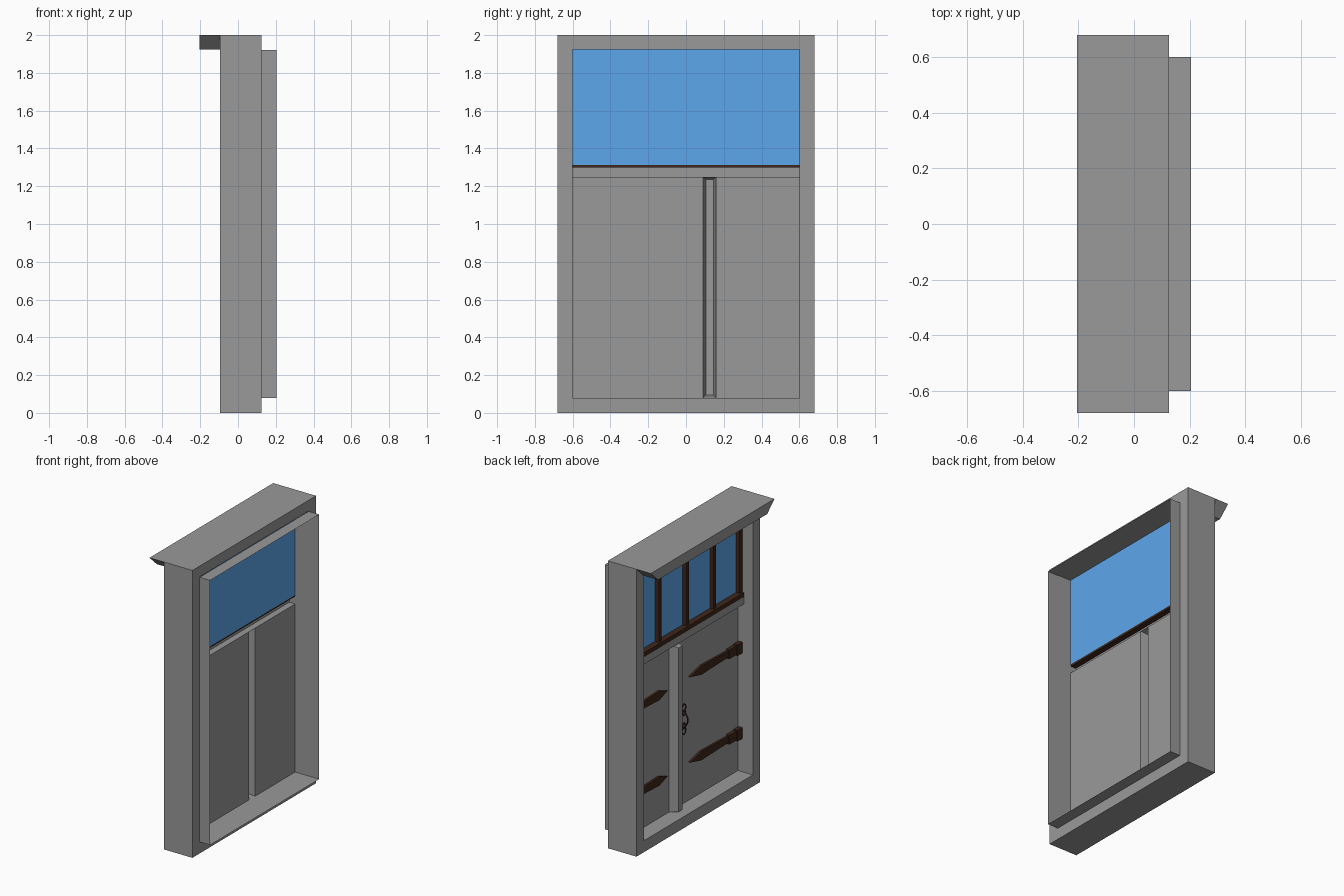
import bpy, math

if "Cube" in bpy.data.objects:
    bpy.data.objects.remove(bpy.data.objects["Cube"])


def material(name, rgb):
    m = bpy.data.materials.new(name)
    m.diffuse_color = (*rgb, 1)
    m.use_nodes = True
    m.node_tree.nodes["Principled BSDF"].inputs["Base Color"].default_value = m.diffuse_color
    return m


GREY = material("stone_grey", (0.32, 0.32, 0.32))
IRON = material("dark_brown", (0.05, 0.019, 0.011))
BLUE = material("blue_glass", (0.11, 0.39, 0.84))

W, H = 0.68, 2.0                 # outer half width and height
IW, Z0, Z1 = 0.60, 0.08, 1.925   # opening
DOOR_X = 0.015                   # plane of doors and glass
BACK = DOOR_X - 0.003            # rear of the ironwork


def build(name, verts, faces, mat=GREY):
    me = bpy.data.meshes.new(name)
    me.from_pydata(verts, [], faces)
    me.update()
    ob = bpy.data.objects.new(name, me)
    bpy.context.collection.objects.link(ob)
    me.materials.append(mat)
    return ob


def ring(x, y0, y1, z0, z1):
    return [(x, y0, z0), (x, y1, z0), (x, y1, z1), (x, y0, z1)]


def loft(name, rings, mat=GREY, caps=()):
    n = len(rings[0])
    verts = [v for r in rings for v in r]
    faces = [(k * n + i, k * n + (i + 1) % n, (k + 1) * n + (i + 1) % n, (k + 1) * n + i)
             for k in range(len(rings) - 1) for i in range(n)]
    faces += [tuple(c * n + i for i in range(n)) for c in caps]
    return build(name, verts, faces, mat)


def box(name, x0, x1, y0, y1, z0, z1, mat=GREY):
    return loft(name, [ring(x1, y0, y1, z0, z1), ring(x0, y0, y1, z0, z1)], mat, (0, 1))


def plate(name, outline, x0, x1, mat=GREY):
    return loft(name, [[(x, y, z) for y, z in outline] for x in (x1, x0)], mat, (0, 1))


def sheet(name, x, y0, y1, z0, z1, mat=GREY):
    return build(name, ring(x, y0, y1, z0, z1), [(0, 1, 2, 3)], mat)


def tube(name, pts, r, cyclic=False):
    cu = bpy.data.curves.new(name, 'CURVE')
    cu.dimensions = '3D'
    cu.bevel_depth, cu.bevel_resolution = r, 1
    sp = cu.splines.new('POLY')
    sp.points.add(len(pts) - 1)
    for p, c in zip(sp.points, pts):
        p.co = (*c, 1)
    sp.use_cyclic_u = cyclic
    cu.use_fill_caps = True
    cu.materials.append(IRON)
    ob = bpy.data.objects.new(name, cu)
    bpy.context.collection.objects.link(ob)
    bpy.ops.object.select_all(action='DESELECT')
    ob.select_set(True)
    bpy.context.view_layer.objects.active = ob
    bpy.ops.object.convert(target='MESH')


# thick frame, and the thin lip continuing out of its rear opening
inner = (-IW, IW, Z0, Z1)
outer = (-W, W, 0, H)
loft("frame", [ring(0.12, *inner), ring(0.12, *outer), ring(-0.10, *outer),
               ring(-0.10, *inner), ring(0.12, *inner)])
loft("rear_lip", [ring(0.20, -IW, IW, Z0, 1.922), ring(0.12, -IW, IW, Z0, 1.922)])

# lintel: mitred head of the frame pulled forward
plate("lintel", [(-IW, Z1), (IW, Z1), (W, H), (-W, H)], -0.21, -0.10)

# doors either side of the hollow tapered post
sheet("wide_door", DOOR_X, -IW, 0.09, Z0, 1.25)
sheet("narrow_door", DOOR_X, 0.16, IW, Z0, 1.25)
loft("post", [ring(DOOR_X, 0.09, 0.16, Z0, 1.25),
              ring(-0.05, 0.105, 0.145, Z0 + 0.015, 1.235)], GREY, (1,))

# crossbar: channel open at the rear, closed above by the window rail
build("crossbar", [(x, y, z) for y in (-IW, IW) for x, z in
                   ((DOOR_X, 1.25), (-0.03, 1.25), (-0.03, 1.30))],
      [(i, i + 1, i + 4, i + 3) for i in range(2)])

# window
sheet("glass", DOOR_X, -IW, IW, 1.312, Z1, BLUE)
box("window_bottom_rail", -0.03, BACK, -IW, IW, 1.30, 1.33, IRON)
box("window_top_rail", -0.018, BACK, -IW, IW, 1.895, Z1, IRON)
for i, y in enumerate((-0.586, -0.3, 0, 0.3, 0.586)):
    box(f"window_bar_{i}", -0.018, BACK, y - 0.014, y + 0.014, 1.33, 1.895, IRON)

# strap hinges, longer on the wide door
for side, length in ((-1, 0.55), (1, 0.40)):
    for z in (0.35, 0.945):
        def y(t):
            return side * (IW - t * length)
        half = [(0.1, 0.02), (0.78, 0.031)]
        outline = [(y(t), z + h) for t, h in half] + [(y(1), z)] + \
                  [(y(t), z - h) for t, h in reversed(half)]
        plate("strap", outline, -0.003, BACK, IRON)
        ya, yb = sorted((y(0), y(0.24)))
        box("hinge_plate", -0.012, BACK, ya, yb, z - 0.032, z + 0.032, IRON)
        ya, yb = sorted((y(0), y(0.10)))
        box("hinge_knuckle", -0.02, BACK, ya, yb, z - 0.038, z + 0.038, IRON)

# handle: two lobed loops joined by a bowed grip
HY, HZ = 0.005, 0.67
for s in (-1, 1):
    for dz, r in ((0.08, 0.025), (0.045, 0.018)):
        tube("handle_loop", [(0.007, HY + 0.85 * r * math.cos(a), HZ + s * dz + r * math.sin(a))
                             for a in (k * math.tau / 8 for k in range(8))], 0.004, True)
tube("handle_grip", [(0.007 - 0.03 * math.sin(t * math.pi / 8), HY,
                      HZ - 0.06 + 0.12 * t / 8) for t in range(9)], 0.005)

# centre the whole model on x
for ob in bpy.context.scene.objects:
    ob.location.x += 0.005
